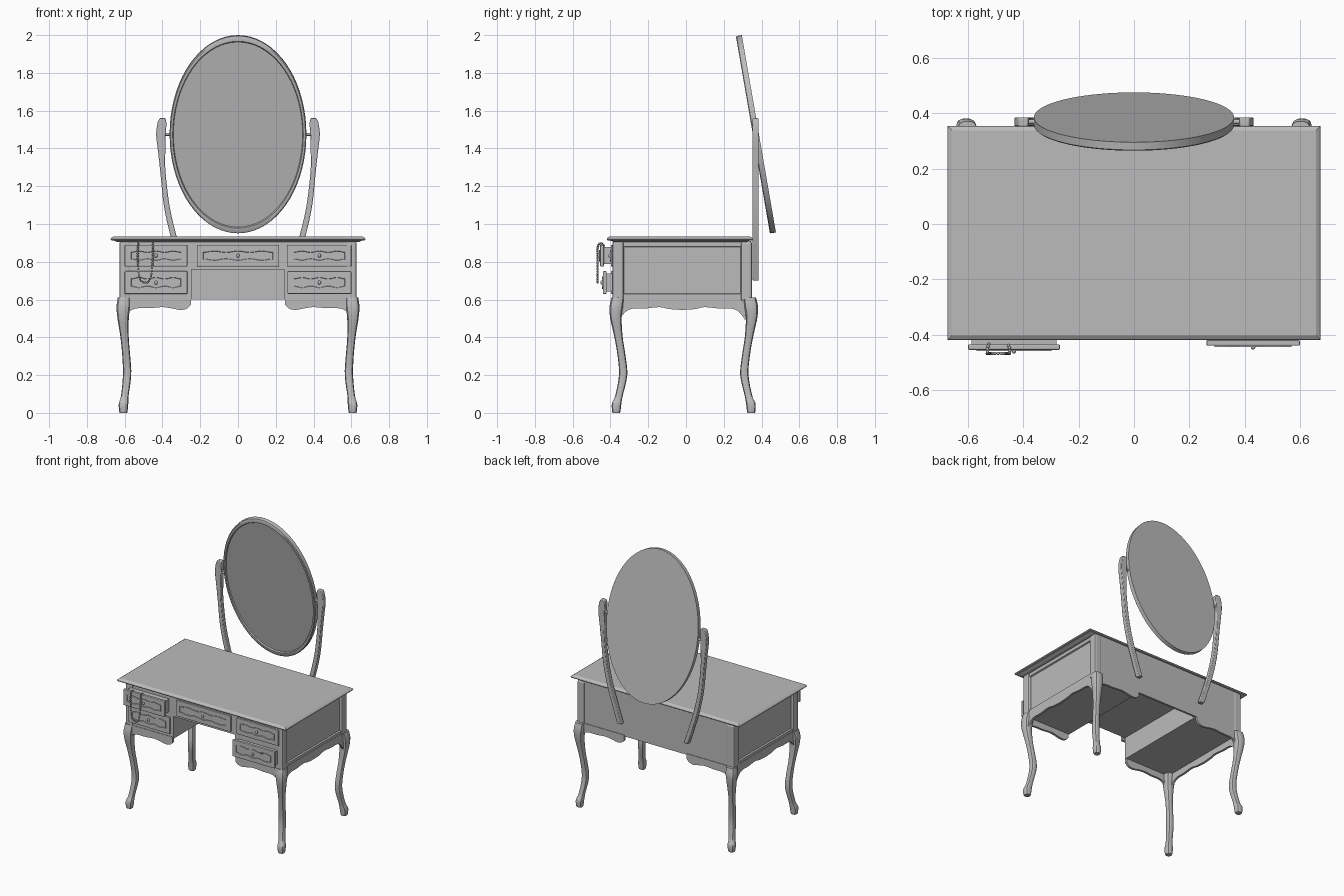
import bpy
import bmesh
import math
from mathutils import Matrix, Vector

if "Cube" in bpy.data.objects:
    bpy.data.objects.remove(bpy.data.objects["Cube"])

grey = bpy.data.materials.new("painted_grey")
grey.use_nodes = True
grey.diffuse_color = (0.5, 0.5, 0.5, 1)
grey.node_tree.nodes["Principled BSDF"].inputs["Base Color"].default_value = (0.5, 0.5, 0.5, 1)


def finish(name, bm, smooth=False, bevel=0):
    bmesh.ops.recalc_face_normals(bm, faces=bm.faces[:])
    mesh = bpy.data.meshes.new(name)
    bm.to_mesh(mesh)
    bm.free()
    mesh.materials.append(grey)
    obj = bpy.data.objects.new(name, mesh)
    bpy.context.collection.objects.link(obj)
    if bevel:
        mod = obj.modifiers.new("soft_edge", "BEVEL")
        mod.width = bevel
        mod.segments = 2
    if smooth:
        bpy.ops.object.select_all(action="DESELECT")
        obj.select_set(True)
        bpy.context.view_layer.objects.active = obj
        bpy.ops.object.shade_smooth_by_angle(angle=math.radians(35))
    return obj


def loft(rings):
    """Skin a list of equal point rings and cap both ends."""
    bm = bmesh.new()
    rows = [[bm.verts.new(p) for p in ring] for ring in rings]
    n = len(rows[0])
    for a, b in zip(rows, rows[1:]):
        for i in range(n):
            j = (i + 1) % n
            bm.faces.new((a[i], a[j], b[j], b[i]))
    bm.faces.new(rows[0])
    bm.faces.new(rows[-1])
    return bm


def box(name, x, y, z, bevel=0):
    corners = [(x[0], y[0]), (x[1], y[0]), (x[1], y[1]), (x[0], y[1])]
    return finish(name, loft([[(a, b, h) for a, b in corners] for h in z]), bevel=bevel)


def plate(outline, lo, hi, axis="y"):
    """Extrude an (across, z) outline from lo to hi along an axis."""
    if axis == "y":
        return loft([[(u, d, z) for u, z in outline] for d in (lo, hi)])
    return loft([[(d, u, z) for u, z in outline] for d in (lo, hi)])


def curve(points, steps=5):
    """Smooth a path of tuples with a Catmull-Rom spline."""
    p = [Vector(q) for q in points]
    p = [2 * p[0] - p[1]] + p + [2 * p[-1] - p[-2]]
    out = []
    for a, b, c, d in zip(p, p[1:], p[2:], p[3:]):
        for k in range(steps):
            t = k / steps
            out.append(0.5 * (2 * b + (c - a) * t + (2 * a - 5 * b + 4 * c - d) * t * t
                              + (3 * b - a - 3 * c + d) * t ** 3))
    return out + [p[-2]]


def side_name(sx):
    return "left" if sx > 0 else "right"


# Table top with a moulded edge
FRONT, BACK, MID = -0.385, 0.345, -0.02
rings = []
for inset, z in ((0.035, 0.905), (0.02, 0.912), (0.004, 0.914), (0, 0.92), (0.004, 0.927), (0.016, 0.935)):
    x, y0, y1 = 0.675 - inset, -0.42 + inset, 0.355 - inset
    rings.append([(-x, y0, z), (x, y0, z), (x, y1, z), (-x, y1, z)])
finish("table_top", loft(rings))

# Cabinet carcass with a kneehole and recessed side panels
half = [(0.245, 0.76), (0.245, 0.6), (0.62, 0.6), (0.62, 0.91)]
bm = plate(half + [(-x, z) for x, z in reversed(half)], FRONT, BACK)
bmesh.ops.recalc_face_normals(bm, faces=bm.faces[:])
sides = [f for f in bm.faces if abs(f.calc_center_median().x) > 0.6 and abs(f.normal.x) > 0.9]
bmesh.ops.inset_individual(bm, faces=sides, thickness=0.04)
bmesh.ops.inset_individual(bm, faces=sides, thickness=0.006, depth=-0.01)
finish("cabinet", bm)
box("kneehole_back", (-0.25, 0.25), (BACK - 0.015, BACK), (0.6, 0.77))

# Corner posts and curved legs
leg_path = [(0, 0.0, 0.020), (0.015, 0.0, 0.023), (0.05, -0.002, 0.025), (0.09, -0.014, 0.020),
            (0.2, -0.036, 0.022), (0.3, -0.028, 0.021), (0.4, -0.012, 0.022),
            (0.5, 0.002, 0.030), (0.56, 0.0, 0.036), (0.61, -0.008, 0.034)]
for sx in (1, -1):
    for sy in (1, -1):
        label = side_name(sx) + ("_back" if sy > 0 else "_front")
        rings = []
        for z, off, r in curve(leg_path, 4):
            cx, cy = sx * (0.607 + 0.55 * off), MID + 0.008 + sy * (0.357 + off)
            ring = []
            for i in range(16):
                a = math.tau * i / 16
                k = r / (abs(math.cos(a)) ** 3 + abs(math.sin(a)) ** 3) ** (1 / 3)
                ring.append((cx + k * math.cos(a), cy + k * math.sin(a), z))
            rings.append(ring)
        finish(label + "_leg", loft(rings), smooth=True)
        px, py = sx * 0.598, MID + sy * 0.339
        box(label + "_post", (px - 0.03, px + 0.03), (py - 0.03, py + 0.03), (0.59, 0.91), bevel=0.012)

# Scalloped aprons under the cabinet
front_wave = curve([(0.25, 0.572), (0.27, 0.552), (0.305, 0.545), (0.35, 0.553), (0.4, 0.56),
                    (0.47, 0.554), (0.53, 0.554), (0.57, 0.54), (0.6, 0.5)], 3)
side_wave = curve([(0, 0.545), (0.07, 0.55), (0.12, 0.56), (0.2, 0.552), (0.26, 0.552),
                   (0.3, 0.535), (0.335, 0.49)], 3)
for sx in (1, -1):
    outline = [(0.25, 0.61)] + [tuple(p) for p in front_wave] + [(0.6, 0.61)]
    outline = [(sx * u, z) for u, z in outline]
    for y, label in ((FRONT - 0.003, "front"), (BACK - 0.012, "back")):
        finish(side_name(sx) + "_" + label + "_apron", plate(outline, y, y + 0.016))
    wave = [(MID - u, z) for u, z in reversed(side_wave)] + [(MID + u, z) for u, z in side_wave[1:]]
    outline = [(MID - 0.335, 0.61)] + wave + [(MID + 0.335, 0.61)]
    lo, hi = sorted((sx * 0.606, sx * 0.622))
    finish(side_name(sx) + "_side_apron", plate(outline, lo, hi, "x"))


# Drawers: slab, box behind, carved wavy panel and knob
def drawer(name, x0, x1, z0, z1, y):
    box(name + "_front", (x0, x1), (y, y + 0.02), (z0, z1), bevel=0.004)
    box(name + "_box", (x0 + 0.012, x1 - 0.012), (y + 0.018, -0.3), (z0 + 0.012, z1 - 0.012))
    cx, cz = (x0 + x1) / 2, (z0 + z1) / 2
    w, h = (x1 - x0) / 2 - 0.03, (z1 - z0) / 2 - 0.028
    top = []
    for i in range(25):
        t = i / 12 - 1
        top.append((t * w, h * (0.9 + 0.13 * math.cos(3 * math.pi * t))))
    outline = top + [(u, -v) for u, v in reversed(top)]
    bm = plate([(cx + u, cz + v) for u, v in outline], y - 0.005, y + 0.004)
    bmesh.ops.recalc_face_normals(bm, faces=bm.faces[:])
    face = min(bm.faces, key=lambda f: f.calc_center_median().y)
    bmesh.ops.inset_individual(bm, faces=[face], thickness=0.005)
    bmesh.ops.inset_individual(bm, faces=[face], thickness=0.002, depth=-0.004)
    finish(name + "_panel", bm)
    bm = bmesh.new()
    spot = Matrix.Translation((cx, y - 0.006, cz)) @ Matrix.Diagonal((0.008, 0.008, 0.011, 1))
    bmesh.ops.create_uvsphere(bm, u_segments=12, v_segments=8, radius=1, matrix=spot)
    finish(name + "_knob", bm, smooth=True)


SHUT = FRONT - 0.012
UPPER, LOWER = (0.775, 0.89), (0.63, 0.75)
drawer("middle_drawer", -0.218, 0.218, *UPPER, SHUT)
drawer("right_upper_drawer", -0.6, -0.268, *UPPER, -0.455)
drawer("right_lower_drawer", -0.6, -0.268, *LOWER, SHUT)
drawer("left_upper_drawer", 0.262, 0.6, *UPPER, SHUT)
drawer("left_lower_drawer", 0.262, 0.6, *LOWER, -0.44)

# Bead necklace draped over the open drawer
strand = curve([(-0.525, -0.435, 0.885), (-0.53, -0.45, 0.898), (-0.53, -0.467, 0.88),
                (-0.53, -0.468, 0.8), (-0.52, -0.468, 0.71), (-0.49, -0.468, 0.69),
                (-0.465, -0.468, 0.71), (-0.452, -0.468, 0.8), (-0.45, -0.467, 0.88),
                (-0.45, -0.45, 0.898), (-0.455, -0.435, 0.885)], 20)
bm = bmesh.new()
last = None
for p in strand:
    if last is None or (p - last).length > 0.011:
        bmesh.ops.create_icosphere(bm, subdivisions=2, radius=0.006, matrix=Matrix.Translation(p))
        last = p
finish("bead_necklace", bm, smooth=True)

# Tilted oval mirror with a raised rim
rings = []
for rx, rz, y in ((0.362, 0.53, 0.016), (0.362, 0.53, -0.012), (0.357, 0.524, -0.016),
                  (0.346, 0.502, -0.016), (0.342, 0.497, -0.008)):
    rings.append([(rx * math.cos(math.tau * i / 72), y, rz * math.sin(math.tau * i / 72))
                  for i in range(72)])
bm = loft(rings)
bm.transform(Matrix.Translation((0, 0.37, 1.475)) @ Matrix.Rotation(math.radians(9.8), 4, "X"))
finish("oval_mirror", bm, smooth=True)

# Curved mirror supports with pivot pins
support_path = curve([(0.265, 0.7, 0.017), (0.305, 0.82, 0.016), (0.345, 0.95, 0.016),
                      (0.378, 1.1, 0.015), (0.398, 1.28, 0.014), (0.404, 1.38, 0.019),
                      (0.408, 1.47, 0.025), (0.403, 1.53, 0.024), (0.4, 1.56, 0.016)], 5)
for sx in (1, -1):
    outline = [(sx * (x - w), z) for x, z, w in support_path]
    outline += [(sx * (x + w), z) for x, z, w in reversed(support_path)]
    finish(side_name(sx) + "_mirror_support", plate(outline, 0.353, 0.385), smooth=True, bevel=0.004)
    bm = bmesh.new()
    pin = Matrix.Translation((sx * 0.393, 0.37, 1.475)) @ Matrix.Rotation(math.pi / 2, 4, "Y")
    bmesh.ops.create_cone(bm, cap_ends=True, segments=16, radius1=0.008, radius2=0.008,
                          depth=0.08, matrix=pin)
    finish(side_name(sx) + "_pivot_pin", bm, smooth=True)
